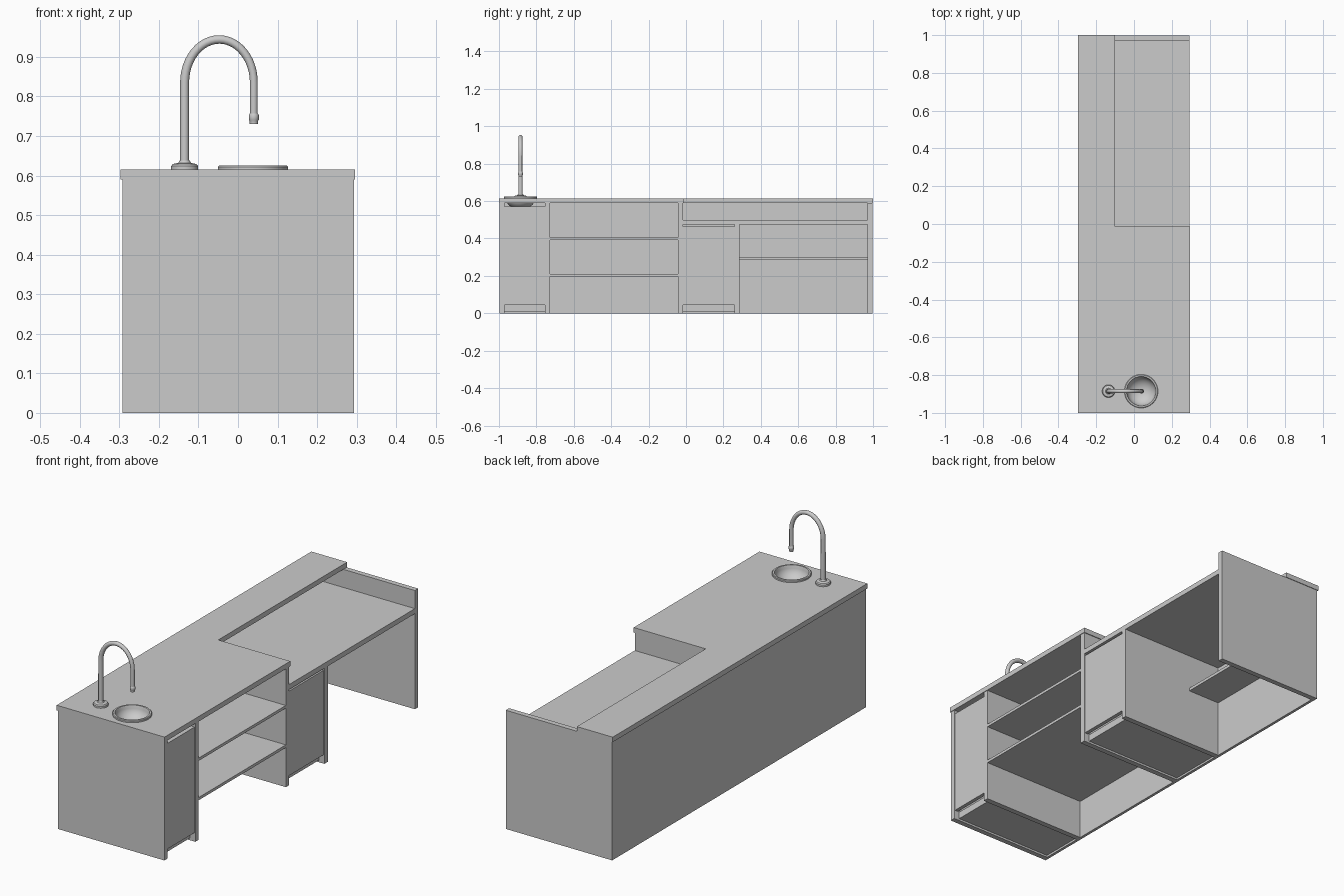
import bpy, bmesh, math

if "Cube" in bpy.data.objects:
    bpy.data.objects.remove(bpy.data.objects["Cube"])

X0, X1 = -0.278, 0.293      # inner back face and front face of the carcass
TOP, DESK = 0.59, 0.475     # undersides of counter and lower desk


def link(name, bm):
    bmesh.ops.recalc_face_normals(bm, faces=bm.faces)
    me = bpy.data.meshes.new(name)
    bm.to_mesh(me)
    bm.free()
    ob = bpy.data.objects.new(name, me)
    bpy.context.collection.objects.link(ob)
    return ob


def box(name, x, y, z):
    bm = bmesh.new()
    bmesh.ops.create_cube(bm, size=1)
    for v in bm.verts:
        v.co = [(r[0] + r[1]) / 2 + c * (r[1] - r[0]) for r, c in zip((x, y, z), v.co)]
    return link(name, bm)


def smooth(ob):
    bpy.ops.object.select_all(action='DESELECT')
    ob.select_set(True)
    bpy.context.view_layer.objects.active = ob
    bpy.ops.object.shade_smooth_by_angle(angle=math.radians(35))


def lathe(name, profile, cx, cy, steps=48):
    bm = bmesh.new()
    vs = [bm.verts.new((r, 0, z)) for r, z in profile]
    es = [bm.edges.new(p) for p in zip(vs, vs[1:])]
    bmesh.ops.spin(bm, geom=vs + es, axis=(0, 0, 1), cent=(0, 0, 0),
                   angle=math.tau, steps=steps, use_duplicate=False)
    bmesh.ops.remove_doubles(bm, verts=bm.verts, dist=1e-5)
    bmesh.ops.translate(bm, verts=bm.verts, vec=(cx, cy, 0))
    ob = link(name, bm)
    smooth(ob)
    return ob


# L-shaped countertop
bm = bmesh.new()
outline = [(-0.297, -1), (0.296, -1), (0.296, -0.012), (-0.1, -0.012), (-0.1, 1), (-0.297, 1)]
face = bm.faces.new([bm.verts.new((x, y, TOP)) for x, y in outline])
ext = bmesh.ops.extrude_face_region(bm, geom=[face])
bmesh.ops.translate(bm, vec=(0, 0, 0.025),
                    verts=[v for v in ext['geom'] if isinstance(v, bmesh.types.BMVert)])
counter = link("countertop", bm)

# Back and upright panels
box("back_panel", (-0.292, X0), (-0.997, 0.997), (0, TOP))
for name, y0, y1, h in [("front_end_panel", -0.997, -0.971, TOP),
                        ("sink_divider", -0.754, -0.727, TOP),
                        ("shelf_divider", -0.043, -0.016, TOP),
                        ("desk_divider", 0.26, 0.287, DESK),
                        ("rear_end_panel", 0.971, 0.997, TOP)]:
    box(name, (X0, X1), (y0, y1), (0, h))

# Open shelves, lower desk and the narrow shelf below it
for i, z in enumerate((0.196, 0.392)):
    box(f"shelf_{i + 1}", (X0, X1), (-0.727, -0.043), (z, z + 0.014))
box("lower_desk", (X0, X1), (-0.016, 0.971), (DESK, DESK + 0.025))
box("under_desk_shelf", (X0, -0.1), (0.287, 0.971), (0.285, 0.3))

# Two cupboards: door with finger gap above and recessed plinth floor
for name, y0, y1, h in [("sink", -0.971, -0.754, 0.57), ("desk", -0.016, 0.26, 0.465)]:
    box(name + "_cupboard_floor", (X0, X1 - 0.03), (y0, y1), (0.01, 0.045))
    box(name + "_cupboard_door", (X1 - 0.022, X1 - 0.003), (y0 + 0.001, y1 - 0.001), (0.045, h))

# Round sink set into a hole in the countertop
SX, SY = 0.038, -0.885
cut = lathe("sink_hole_cutter", [(0, 0.5), (0.083, 0.5), (0.083, 0.7), (0, 0.7)], SX, SY)
cut.hide_render = True
cut.hide_set(True)
mod = counter.modifiers.new("sink_hole", 'BOOLEAN')
mod.object = cut
mod.solver = 'EXACT'
bowl = [(0.076 * math.cos(a), 0.62 - 0.06 * math.sin(a))
        for a in [math.radians(d) for d in range(0, 91, 10)]]
bowl[-1] = (0, 0.56)
under = [(r * 1.04, z - 0.004) for r, z in bowl[1:-1]][::-1]
lathe("sink_bowl", bowl[::-1] + [(0.078, 0.625), (0.086, 0.625), (0.089, 0.622), (0.089, 0.614),
      (0.08, 0.614)] + under[::-1] + [(0, 0.556)], SX, SY)

# Tap: base, swan-neck pipe and nozzle
TX, R = -0.135, 0.0875
lathe("tap_base", [(0, 0.614), (0.034, 0.614), (0.034, 0.624), (0.03, 0.629), (0.016, 0.632),
                   (0.013, 0.638), (0, 0.638)], TX, SY, 32)
path = [(TX, 0.62), (TX, 0.74)]
path += [(TX + R - R * math.cos(math.pi * i / 24), 0.835 + 0.109 * math.sin(math.pi * i / 24))
         for i in range(25)]
path += [(TX + 2 * R, 0.745)]
cu = bpy.data.curves.new("tap_neck", 'CURVE')
cu.dimensions = '3D'
cu.bevel_depth = 0.0115
cu.bevel_resolution = 4
cu.use_fill_caps = True
sp = cu.splines.new('POLY')
sp.points.add(len(path) - 1)
for i, (p, (x, z)) in enumerate(zip(sp.points, path)):
    p.co = (x, SY, z, 1)
    p.radius = 1 - 0.15 * i / len(path)
bpy.context.collection.objects.link(bpy.data.objects.new("tap_neck", cu))
lathe("tap_nozzle", [(0, 0.73), (0.0105, 0.73), (0.0105, 0.738), (0.0125, 0.741), (0.0125, 0.753),
                     (0.01, 0.757), (0, 0.757)], TX + 2 * R, SY, 24)
